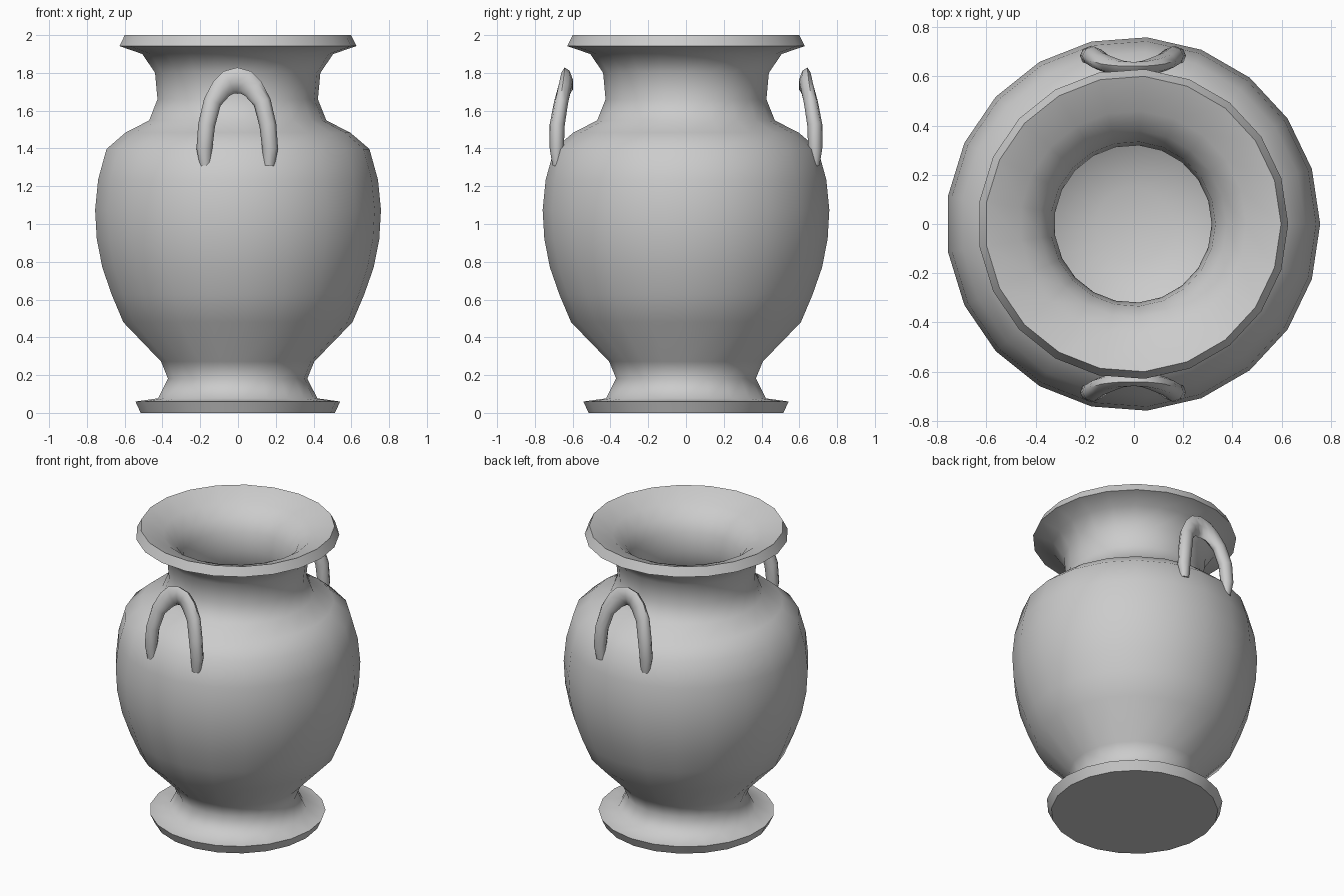
import bpy, bmesh, math
from mathutils import Vector

if "Cube" in bpy.data.objects:
    bpy.data.objects.remove(bpy.data.objects["Cube"])

SIDES = 21
CX = -0.004


def finish(name, bm, angle):
    bmesh.ops.recalc_face_normals(bm, faces=bm.faces)
    mesh = bpy.data.meshes.new(name)
    bm.to_mesh(mesh)
    bm.free()
    ob = bpy.data.objects.new(name, mesh)
    bpy.context.collection.objects.link(ob)
    bpy.ops.object.select_all(action='DESELECT')
    ob.select_set(True)
    bpy.context.view_layer.objects.active = ob
    bpy.ops.object.shade_smooth_by_angle(angle=math.radians(angle))
    return ob


def skin(bm, rings):
    """Join rings of points with quads and cap both ends."""
    loops = [[bm.verts.new(p) for p in ring] for ring in rings]
    n = len(loops[0])
    for a, b in zip(loops, loops[1:]):
        for i in range(n):
            j = (i + 1) % n
            bm.faces.new((a[i], a[j], b[j], b[i]))
    bm.faces.new(loops[0][::-1])
    bm.faces.new(loops[-1])


# Vase wall: foot, belly, neck, flared rim, then down the inside
outer = [(0.517, 0), (0.545, 0.06), (0.424, 0.077), (0.371, 0.182),
         (0.408, 0.272), (0.61, 0.48), (0.672, 0.626), (0.722, 0.769),
         (0.752, 0.92), (0.761, 1.075), (0.745, 1.234), (0.70, 1.397),
         (0.598, 1.484), (0.472, 1.548), (0.427, 1.66), (0.44, 1.80),
         (0.508, 1.90), (0.631, 1.942), (0.602, 2.0)]
inner = [(0.46, 1.945), (0.38, 1.88), (0.335, 1.80), (0.32, 1.68),
         (0.36, 1.50), (0.52, 1.40), (0.61, 1.33), (0.65, 1.20),
         (0.66, 1.07), (0.65, 0.93), (0.62, 0.79), (0.57, 0.66),
         (0.49, 0.53), (0.33, 0.39), (0.15, 0.33)]
bm = bmesh.new()
skin(bm, [[(CX + r * math.cos(2 * math.pi * i / SIDES),
            r * math.sin(2 * math.pi * i / SIDES), z) for i in range(SIDES)]
          for r, z in outer + inner])
finish("vase_body", bm, 60)

# Handle half path: x, y, z, width in the arch plane, depth
half = [(-0.168, -0.682, 1.31, 0.06, 0.05), (-0.174, -0.684, 1.40, 0.084, 0.075),
        (-0.162, -0.682, 1.524, 0.09, 0.08), (-0.132, -0.661, 1.645, 0.095, 0.075),
        (-0.085, -0.643, 1.715, 0.115, 0.07), (-0.045, -0.632, 1.75, 0.132, 0.065)]
path = half + [(0, -0.628, 1.759, 0.142, 0.06)] + [(-p[0],) + p[1:] for p in half[::-1]]


def handle(name, side):
    pts = [Vector(p[:3]) for p in path]
    rings = []
    for k, p in enumerate(pts):
        t = (pts[min(k + 1, len(pts) - 1)] - pts[max(k - 1, 0)]).normalized()
        across = t.cross(Vector((0, 1, 0.2))).normalized()
        deep = across.cross(t)
        w, d = path[k][3] / 2, path[k][4] / 2
        ring = []
        for i in range(8):
            a = math.pi / 4 * i
            v = p + across * w * math.cos(a) + deep * d * math.sin(a)
            ring.append((v.x + CX, v.y * side, v.z))
        rings.append(ring)
    bm = bmesh.new()
    skin(bm, rings)
    finish(name, bm, 60)


# Arched handles, front and back
handle("front_handle", 1)
handle("back_handle", -1)
